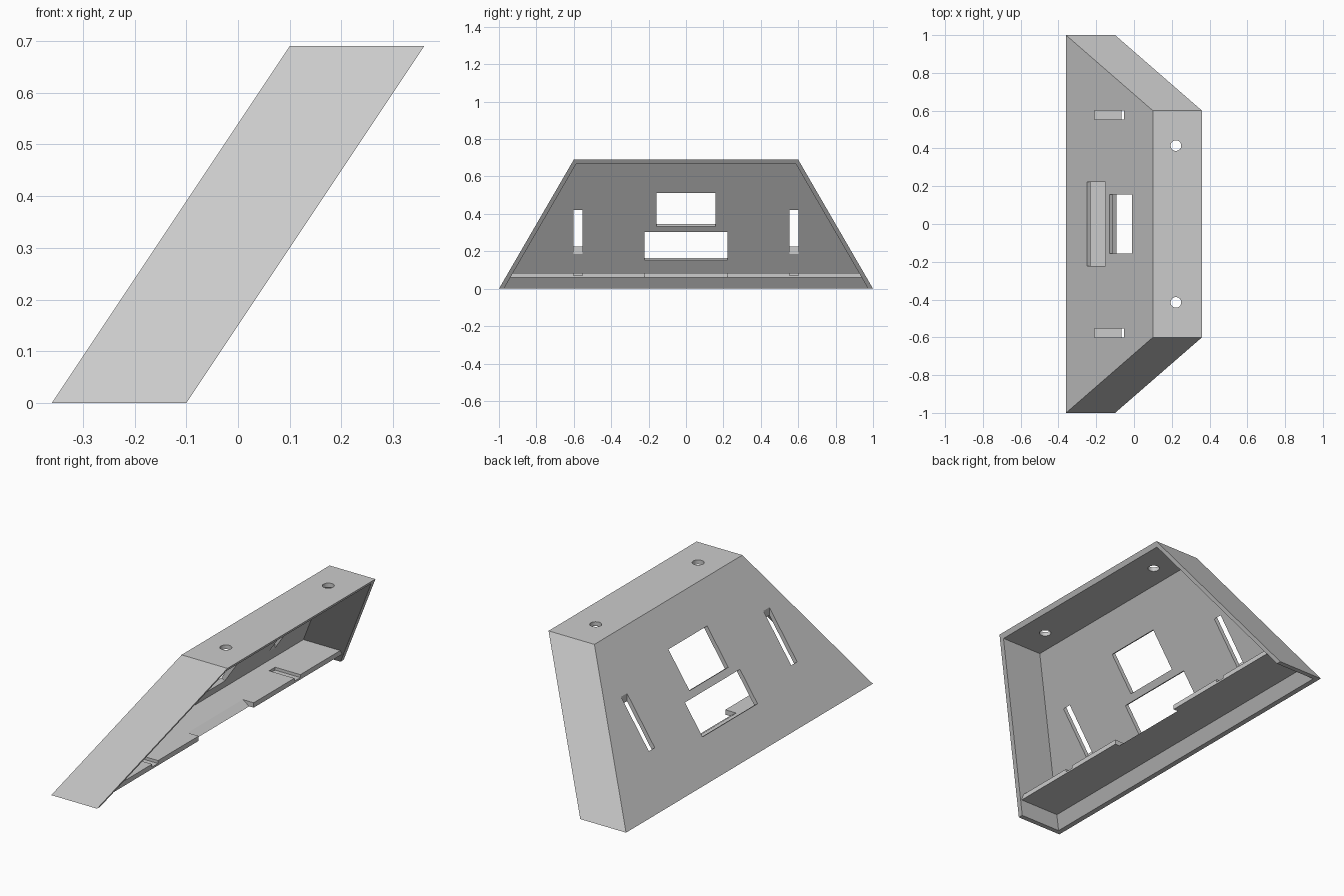
import bpy, bmesh, math
from mathutils import Matrix, Vector

cube = bpy.data.objects.get("Cube")
if cube:
    bpy.data.objects.remove(cube, do_unlink=True)

HEIGHT = 0.69
LEAN = 0.46 / HEIGHT      # x shift per unit of height
TAPER = 0.4 / HEIGHT      # side wall draw-in per unit of height
ANGLE = math.atan(LEAN)

grey = bpy.data.materials.new("light_grey")
grey.use_nodes = True
colour = (0.6, 0.6, 0.6, 1)
grey.diffuse_color = colour
grey.node_tree.nodes["Principled BSDF"].inputs["Base Color"].default_value = colour


def add_object(name, bm):
    bmesh.ops.recalc_face_normals(bm, faces=bm.faces)
    mesh = bpy.data.meshes.new(name)
    bm.to_mesh(mesh)
    bm.free()
    mesh.materials.append(grey)
    obj = bpy.data.objects.new(name, mesh)
    bpy.context.collection.objects.link(obj)
    return obj


def leaning_block(name, back, front, inset, z0, z1, front_lean=LEAN):
    """Tapered block whose back and front planes lean with height."""
    bm = bmesh.new()
    for z in (z0, z1):
        y = 1 - inset - TAPER * z
        for x, side in ((back + LEAN * z, -1), (front + front_lean * z, -1),
                        (front + front_lean * z, 1), (back + LEAN * z, 1)):
            bm.verts.new((x, side * y, z))
    bmesh.ops.convex_hull(bm, input=bm.verts[:])
    bmesh.ops.dissolve_limit(bm, angle_limit=0.01, verts=bm.verts[:], edges=bm.edges[:])
    return add_object(name, bm)


def box(name, low, high, matrix=Matrix()):
    bm = bmesh.new()
    low, high = Vector(low), Vector(high)
    bmesh.ops.create_cube(bm, size=1)
    bmesh.ops.scale(bm, vec=high - low, verts=bm.verts)
    bmesh.ops.translate(bm, vec=(low + high) / 2, verts=bm.verts)
    bmesh.ops.transform(bm, matrix=matrix, verts=bm.verts)
    return add_object(name, bm)


def wall_window(name, x, half_width, length):
    """Cutter square to the leaning wall, centred at x on its outer face."""
    place = Matrix.Translation((x, 0, (x + 0.36) / LEAN)) @ Matrix.Rotation(ANGLE, 4, 'Y')
    return box(name, (-0.06, -half_width, -length / 2), (0.3, half_width, length / 2), place)


def cut(target, cutters):
    bpy.context.view_layer.objects.active = target
    for cutter in cutters:
        mod = target.modifiers.new("cut", 'BOOLEAN')
        mod.operation = 'DIFFERENCE'
        mod.solver = 'EXACT'
        mod.object = cutter
        bpy.ops.object.modifier_apply(modifier=mod.name)


# Leaning shell and the shelf inside it
shell = leaning_block("shell", -0.36, -0.10, 0, 0, HEIGHT)
shelf = leaning_block("shelf", -0.345, -0.067, 0.012, 0.06, 0.085, front_lean=0)

# Cavity, open at the front plane and underneath
cavity = leaning_block("cavity_cutter", -0.333, 0.2, 0.026, -0.1, HEIGHT - 0.022)

# Windows, upright slots and round mounting holes
upper = wall_window("upper_window_cutter", -0.07, 0.157, 0.216)
lower = wall_window("lower_window_cutter", -0.20, 0.223, 0.18)
slots, holes = [], []
for side in (-1, 1):
    y = side * 0.577
    slots.append(box("slot_cutter", (-0.21, y - 0.024, 0.07), (-0.052, y + 0.024, 0.6)))
    bm = bmesh.new()
    bmesh.ops.create_cone(bm, cap_ends=True, segments=32, radius1=0.028, radius2=0.028, depth=0.2,
                          matrix=Matrix.Translation((0.222, side * 0.415, HEIGHT)))
    holes.append(add_object("mounting_hole_cutter", bm))

cut(shell, [cavity, upper, lower] + slots + holes)
cut(shelf, [lower] + slots)

for cutter in [cavity, upper, lower] + slots + holes:
    bpy.data.objects.remove(cutter, do_unlink=True)
